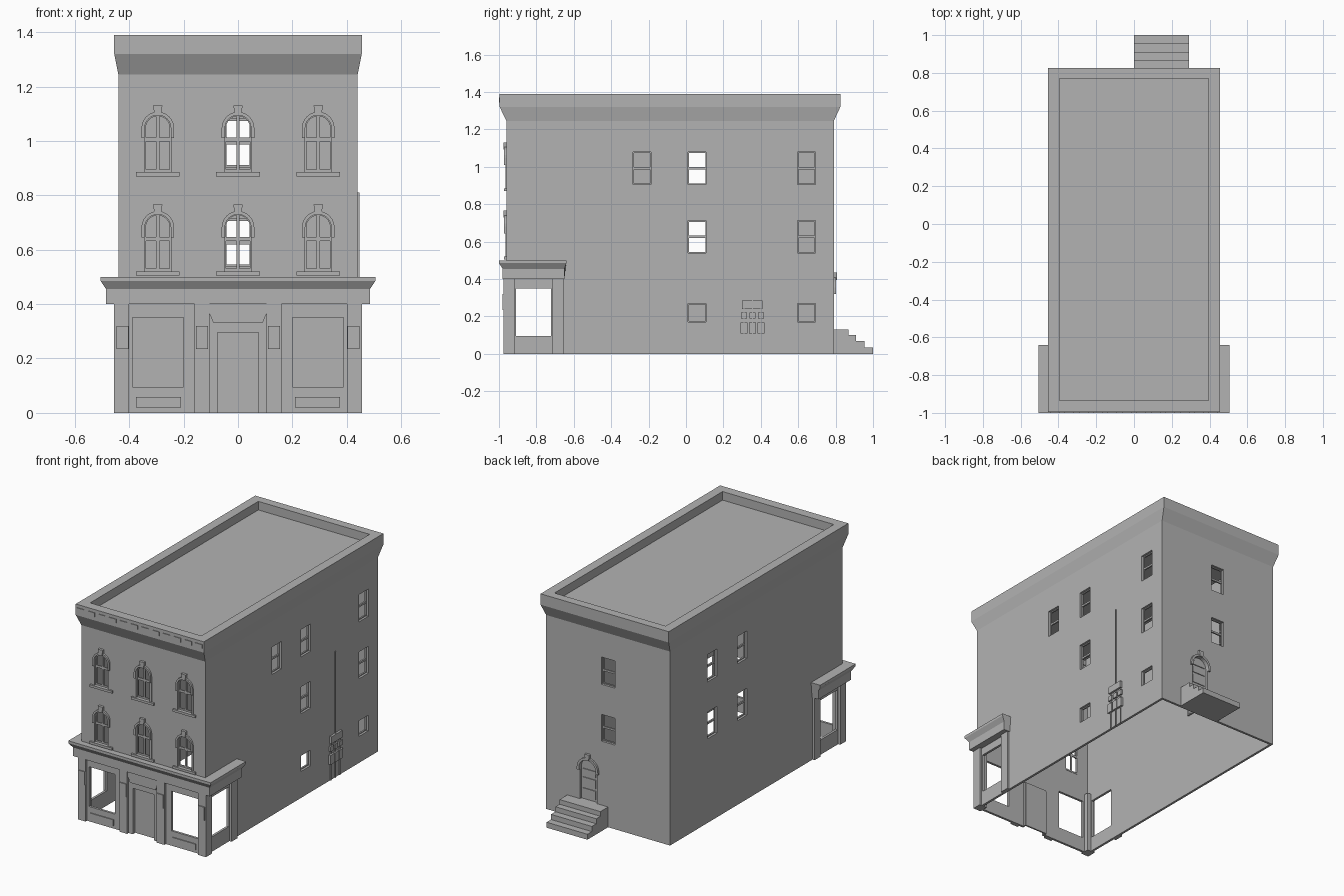
import bpy, bmesh, math
from mathutils import Matrix, Vector

if "Cube" in bpy.data.objects:
    bpy.data.objects.remove(bpy.data.objects["Cube"])

stone = bpy.data.materials.new("stone_grey")
stone.diffuse_color = (0.45, 0.45, 0.45, 1)
stone.use_nodes = True
stone.node_tree.nodes["Principled BSDF"].inputs["Base Color"].default_value = stone.diffuse_color

# face name: (horizontal direction, sign of the world coordinate, outward direction)
FACES = {"front": ((1, 0, 0), 1, (0, -1, 0)), "back": ((-1, 0, 0), -1, (0, 1, 0)),
         "right": ((0, 1, 0), 1, (1, 0, 0)), "left": ((0, -1, 0), -1, (-1, 0, 0))}


def add_object(name, mesh):
    mesh.materials.clear()
    mesh.materials.append(stone)
    ob = bpy.data.objects.new(name, mesh)
    bpy.context.collection.objects.link(ob)
    return ob


def panel(name, face, outline, near, far, holes=()):
    """Flat plate with holes, drawn in world coordinates on one side of the house."""
    right, sign, out = FACES[face]
    cu = bpy.data.curves.new(name, 'CURVE')
    cu.dimensions, cu.fill_mode, cu.extrude = '2D', 'BOTH', (far - near) / 2
    for loop in [outline, *holes]:
        sp = cu.splines.new('POLY')
        sp.points.add(len(loop) - 1)
        sp.use_cyclic_u = True
        for p, (u, v) in zip(sp.points, loop):
            p.co = (u * sign, v, 0, 1)
    tmp = bpy.data.objects.new("tmp", cu)
    bpy.context.collection.objects.link(tmp)
    bpy.context.view_layer.update()
    dg = bpy.context.evaluated_depsgraph_get()
    mesh = bpy.data.meshes.new_from_object(tmp.evaluated_get(dg))
    bpy.data.objects.remove(tmp)
    bpy.data.curves.remove(cu)
    rot = Matrix((right, (0, 0, 1), out)).transposed().to_4x4()
    mesh.transform(Matrix.Translation(Vector(out) * (near + far) / 2) @ rot)
    bm = bmesh.new()
    bm.from_mesh(mesh)
    bmesh.ops.remove_doubles(bm, verts=bm.verts, dist=1e-5)
    for f in bm.faces:
        f.smooth = False
    bm.to_mesh(mesh)
    bm.free()
    return add_object(name, mesh)


def rect(u0, u1, v0, v1):
    return [(u0, v0), (u1, v0), (u1, v1), (u0, v1)]


def arc(cx, cz, r, a0, a1, n=12):
    return [(cx + r * math.cos(math.radians(a0 + (a1 - a0) * i / n)),
             cz + r * math.sin(math.radians(a0 + (a1 - a0) * i / n))) for i in range(n + 1)]


def arch(cx, z0, spring, r):
    return [(cx - r, z0), (cx + r, z0)] + arc(cx, spring, r, 0, 180)


def hood(name, face, cx, spring, r_in, r_out, foot, wall):
    """Arched moulding with short legs and a keystone."""
    ring = ([(cx + r_in, foot), (cx + r_out, foot)] + arc(cx, spring, r_out, 0, 180)
            + [(cx - r_out, foot), (cx - r_in, foot)] + arc(cx, spring, r_in, 180, 0))
    panel(name + "_hood", face, ring, wall, wall + 0.012)
    t = spring + r_out
    panel(name + "_keystone", face, [(cx - .012, t - .014), (cx + .012, t - .014),
          (cx + .017, t + .024), (cx - .017, t + .024)], wall, wall + 0.016)


def loft(name, rings, closed_path, cap_last=False):
    """Rings of (half width, front y, back y, z), joined as a frame or a U shape."""
    bm = bmesh.new()
    rows = [[bm.verts.new(c) for c in ((h, yb, z), (h, yf, z), (-h, yf, z), (-h, yb, z))]
            for h, yf, yb, z in rings]
    pairs = list(zip(rows, rows[1:]))
    if not closed_path:
        pairs.append((rows[-1], rows[0]))
        bm.faces.new([r[0] for r in rows])
        bm.faces.new([r[3] for r in rows])
    for a, b in pairs:
        for i in range(4 if closed_path else 3):
            j = (i + 1) % 4
            bm.faces.new((a[i], a[j], b[j], b[i]))
    if cap_last:
        bm.faces.new(rows[-1])
    bmesh.ops.recalc_face_normals(bm, faces=bm.faces)
    mesh = bpy.data.meshes.new(name)
    bm.to_mesh(mesh)
    bm.free()
    return add_object(name, mesh)


# roof cornice with sunken roof
loft("roof_cornice", [(.44, -.96, .79, 1.245), (.455, -.996, .825, 1.32), (.455, -.996, .825, 1.39),
                      (.395, -.935, .77, 1.39), (.395, -.935, .77, 1.335)], True, True)
for i in range(12):
    x = -.42 + i * .0764
    panel("cornice_block", "front", rect(x - .025, x + .025, 1.345, 1.37), .99, 1.0)

# front wall with arched windows
T = 0.015
spots = [(x, dz) for x in (-.295, 0, .295) for dz in (0, .365)]
panel("front_wall", "front", rect(-.44, .44, .4, 1.25), .96 - T, .96,
      [arch(x, .52 + dz, .682 + dz, .05) for x, dz in spots])
for x, dz in spots:
    panes = []
    for s in (-1, 1):
        panes.append(rect(x + s * .006, x + s * .044, .53 + dz, .632 + dz))
        a = math.degrees(math.acos(.006 / .044))
        panes.append([(x + s * .006, .647 + dz), (x + s * .044, .647 + dz)]
                     + [(x + s * u, v) for u, v in arc(0, .682 + dz, .044, 0, a, 7)])
    panel("arched_sash", "front", arch(x, .52 + dz, .682 + dz, .05), .943, .95, panes)
    hood("arched_window", "front", x, .682 + dz, .048, .06, .645 + dz, .96)
    for s in (-1, 1):
        panel("window_trim", "front", rect(x + s * .049, x + s * .06, .52 + dz, .645 + dz), .96, .965)
    panel("window_sill", "front", rect(x - .08, x + .08, .505 + dz, .52 + dz), .95, .972)


# plain walls with sash windows
def plain_wall(face, outline, wall, windows, extra=()):
    holes = [rect(u - .048, u + .048, z0, z1) for u, z0, z1 in windows]
    panel(face + "_wall", face, outline, wall - T, wall, holes + list(extra))
    for u, z0, z1 in windows:
        mid = (z0 + z1) / 2
        parts = [(z0 + .006, z1 - .006)]
        if z1 - z0 > .12:
            parts = [(z0 + .006, mid - .006), (mid + .006, z1 - .006)]
        panel("sash", face, rect(u - .05, u + .05, z0 - .002, z1 + .002), wall - .024, wall - .014,
              [rect(u - .043, u + .043, a, b) for a, b in parts])


UP, MID, LOW = (.905, 1.08), (.54, .712), (.17, .27)
side = [(-.655, 0), (.79, 0), (.79, 1.25), (-.96, 1.25), (-.96, .4), (-.655, .4)]
plain_wall("right", side, .44, [(-.235, *UP), (.06, *UP), (.06, *MID), (.06, *LOW),
                                (.645, *UP), (.645, *MID), (.645, *LOW)])
plain_wall("left", side, .44, [(y, *r) for y in (.06, .36) for r in (UP, MID)])
DX = .14
plain_wall("back", rect(-.44, .44, 0, 1.25), .79, [(0, *UP), (0, *MID)], [arch(DX, .13, .335, .06)])

# back door and steps
panel("back_door", "back", arch(DX, .13, .335, .061), .765, .775)
for z0, z1 in ((.145, .2), (.215, .27), (.285, .325)):
    panel("back_door_panel", "back", rect(DX - .045, DX + .045, z0, z1), .775, .78)
panel("back_door_fanlight", "back", arch(DX, .338, .34, .045), .775, .78)
hood("back_door", "back", DX, .335, .06, .075, .32, .79)
panel("back_steps", "right", [(.785, 0), (1, 0), (1, .035), (.955, .035), (.955, .068), (.91, .068),
      (.91, .1), (.868, .1), (.868, .13), (.785, .13)], 0, .29)

# shop front
shop = [(-.44, 0), (-.075, 0), (-.075, .295), (.075, .295), (.075, 0), (.44, 0), (.44, .4), (-.44, .4)]
panel("shop_front", "front", shop, .945, .96,
      [rect(s * .2, s * .387, .095, .35) for s in (-1, 1)])
panel("shop_door", "front", rect(-.08, .08, 0, .3), .925, .935)
for s in (-1, 1):
    panel("door_reveal", "front", rect(s * .075, s * .085, 0, .3), .93, .955)
    panel("shop_lower_panel", "front", rect(s * .21, s * .375, .02, .058), .96, .966)
    panel("corner_pillar", "front", rect(s * .4, s * .455, 0, .4), .915, .975)
    panel("door_pillar", "front", rect(s * .105, s * .16, 0, .4), .95, .975)
    panel("pillar_plate", "front", rect(s * .402, s * .447, .235, .32), .975, .981)
    panel("pillar_plate", "front", rect(s * .11, s * .155, .235, .32), .975, .981)
panel("door_header", "front", rect(-.105, .105, .365, .4), .95, .972)
panel("door_lintel", "front", [(-.09, .33), (.09, .33), (.105, .365), (-.105, .365)], .95, .967)
for face in ("right", "left"):
    panel("shop_side", face, rect(-.96, -.655, 0, .4), .425, .44, [rect(-.908, -.722, .095, .35)])
    panel("rear_pillar", face, rect(-.715, -.655, 0, .4), .425, .455)

# shop cornice, wrapped around three sides
loft("shop_cornice", [(.43, -.95, -.65, .4), (.485, -.98, -.65, .4), (.485, -.98, -.65, .455),
                      (.505, -1.0, -.64, .485), (.505, -1.0, -.64, .5), (.43, -.95, -.64, .5)], False)

# service pipes and meters on the right wall
panel("tall_pipe", "right", rect(.352, .358, .28, .81), .44, .446)
panel("meter_manifold", "right", rect(.3, .41, .24, .285), .44, .454)
for y in (.31, .355, .4):
    panel("meter_pipe", "right", rect(y - .003, y + .003, 0, .25), .44, .446)
    panel("meter_box", "right", rect(y - .019, y + .019, .108, .168), .44, .454)
    panel("meter_valve", "right", rect(y - .016, y + .016, .19, .222), .44, .452)
